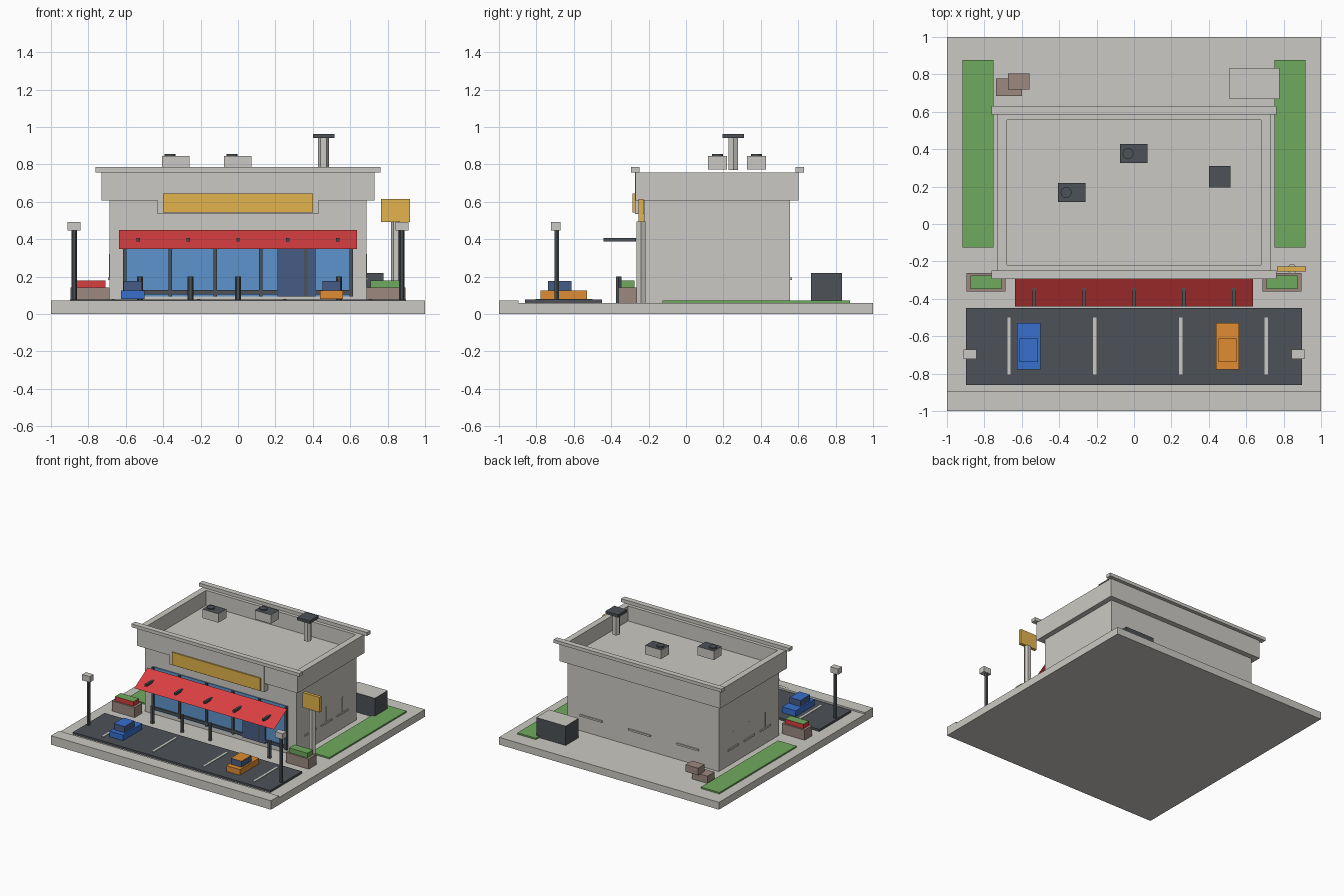
import bpy
import bmesh
from math import radians
from mathutils import Matrix

old = bpy.data.objects.get("Cube")
if old:
    bpy.data.objects.remove(old, do_unlink=True)


def srgb(r, g, b):
    return [((c / 255 + 0.055) / 1.055) ** 2.4 for c in (r, g, b)] + [1.0]


def material(name, *rgb):
    mat = bpy.data.materials.new(name)
    mat.use_nodes = True
    col = srgb(*rgb)
    mat.diffuse_color = col
    mat.node_tree.nodes["Principled BSDF"].inputs["Base Color"].default_value = col
    return mat


concrete = material("concrete", 203, 201, 195)
charcoal = material("charcoal", 77, 82, 87)
red = material("red", 217, 63, 64)
glass = material("window blue", 92, 148, 204)
dark_glass = material("dark glass", 70, 92, 134)
car_blue = material("car blue", 55, 112, 206)
car_orange = material("car orange", 224, 140, 50)
gold = material("gold", 226, 180, 76)
green = material("green", 112, 170, 94)
brown = material("brown", 156, 137, 127)


def finish(name, bm, mat, top=None):
    """Turn a bmesh into an object; faces looking up may take a second colour."""
    mesh = bpy.data.meshes.new(name)
    bm.normal_update()
    mesh.materials.append(mat)
    if top:
        mesh.materials.append(top)
        for f in bm.faces:
            f.material_index = int(f.normal.z > 0.9)
    bm.to_mesh(mesh)
    bm.free()
    obj = bpy.data.objects.new(name, mesh)
    bpy.context.collection.objects.link(obj)
    return obj


def box(name, xs, ys, zs, mat, top=None):
    """Box from its (low, high) range on each axis."""
    bm = bmesh.new()
    bmesh.ops.create_cube(bm, size=1)
    for v in bm.verts:
        for i, (lo, hi) in enumerate((xs, ys, zs)):
            v.co[i] = hi if v.co[i] > 0 else lo
    return finish(name, bm, mat, top)


def post(name, x, y, zs, radius, mat, sides=6):
    """Flat-sided upright post with a corner pointing along x."""
    bm = bmesh.new()
    place = Matrix.Translation((x, y, sum(zs) / 2)) @ Matrix.Rotation(radians(90), 4, "Z")
    bmesh.ops.create_cone(bm, cap_ends=True, segments=sides, radius1=radius,
                          radius2=radius, depth=zs[1] - zs[0], matrix=place)
    if max(v.co.x for v in bm.verts) < x + radius * .95:
        bmesh.ops.rotate(bm, verts=bm.verts, cent=(x, y, 0),
                         matrix=Matrix.Rotation(radians(90), 3, "Z"))
    return finish(name, bm, mat)


def span(centre, size):
    return centre - size / 2, centre + size / 2


# Ground
box("base", (-1, 1), (-1, 1), (0, .06), concrete)
box("front_curb", (-1, 1), (-1, -.895), (.05, .073), concrete)
box("parking_lot", (-.897, .897), (-.862, -.45), (.05, .077), charcoal)
for i, x in enumerate((-.668, -.21, .25, .707)):
    box(f"bay_line_{i}", span(x, .018), (-.805, -.5), (.07, .081), concrete)

# Building shell, roof and roof edge
box("walls", (-.688, .688), (-.225, .557), (.05, .608), concrete)
box("roof", (-.685, .685), (-.224, .557), (.6, .635), concrete)
for side, s in (("left", 1), ("right", -1)):
    box(f"{side}_parapet", sorted((s * .68, s * .731)), (-.27, .601), (.606, .758), concrete)
for side, ys, cap in (("front", (-.27, -.22), (-.293, -.248)),
                      ("back", (.557, .601), (.585, .63))):
    box(f"{side}_parapet", (-.68, .68), ys, (.606, .758), concrete)
    box(f"{side}_roof_cap", (-.763, .763), cap, (.758, .785), concrete)

# Sign over the awning
box("sign_backing", (-.43, .43), (-.274, -.22), (.535, .758), concrete)
box("sign_board", (-.4, .4), (-.285, -.27), (.542, .645), gold)

# Shop front, with the door set between its frame bars
box("shop_window", (-.61, .61), (-.232, -.22), (.095, .45), glass)
box("window_sill", (-.61, .61), (-.242, -.22), (.105, .128), charcoal)
for i in range(6):
    box(f"window_post_{i}", span(-.605 + i * .242, .018), (-.245, -.22), (.095, .45), charcoal)
box("door", (.212, .415), (-.243, -.22), (.095, .42), dark_glass)

# Sloped awning with its rods
bm = bmesh.new()
bm.faces.new([bm.verts.new(p) for p in ((-.635, -.44, .347), (.635, -.44, .347),
                                        (.635, -.268, .45), (-.635, -.268, .45))])
finish("awning", bm, red)
for i in range(5):
    box(f"awning_rod_{i}", span(-.533 + i * .2665, .018), (-.44, -.268), (.388, .406), charcoal)

# Bollards, leaving the doorway free
for i, x in enumerate((-.525, -.255, 0, .54)):
    post(f"bollard_{i}", x, -.36, (.05, .2), .016, charcoal)

# Ledges and thin wall ribs at the sides, ledges at the back
for i in range(3):
    y = -.045 + i * .208
    for side, s in (("left", 1), ("right", -1)):
        box(f"{side}_ledge_{i}", sorted((s * .68, s * .695)), span(y, .138), (.182, .196), concrete)
        box(f"{side}_rib_{i}", sorted((s * .68, s * .691)), span(y, .006), (.19, .32), concrete)
    box(f"back_ledge_{i}", span(-.41 + i * .44, .2), (.55, .567), (.182, .196), concrete)

# Roof equipment
for i, (x, y) in enumerate(((-.333, .168), (-.002, .377))):
    box(f"air_unit_{i}", span(x, .146), span(y, .103), (.772, .845), concrete, charcoal)
    post(f"air_unit_fan_{i}", x - .03, y, (.84, .855), .029, charcoal, 16)
post("vent_shaft", .457, .253, (.77, .942), .03, concrete)
box("vent_cap", (.4, .515), (.196, .311), (.94, .963), charcoal)

# Pieces mirrored on both sides of the lot
for side, s in (("left", 1), ("right", -1)):
    box(f"{side}_lawn", sorted((s * .75, s * .918)), (-.125, .878), (.05, .072), green)
    post(f"{side}_lamp_post", s * .875, -.69, (.05, .455), .014, charcoal)
    box(f"{side}_lamp_head", span(s * .877, .07), span(-.697, .05), (.446, .493), concrete)
    box(f"{side}_planter", span(s * .791, .208), (-.36, -.262), (.05, .143), brown)
    box(f"{side}_planting", span(s * .791, .166), (-.347, -.275), (.14, .18),
        green if s > 0 else red, green)

# Roadside sign
post("pole_sign_post", .845, -.241, (.05, .495), .027, concrete)
box("pole_sign_board", (.765, .92), (-.254, -.228), (.492, .615), gold)

# Cars with tinted cabins and painted roofs
for name, x, paint in (("blue", -.563, car_blue), ("orange", .5, car_orange)):
    box(f"{name}_car_body", span(x, .124), (-.778, -.53), (.08, .127), paint)
    box(f"{name}_car_cabin", span(x, .098), (-.738, -.612), (.125, .177), dark_glass, paint)

# Waste bin and crates behind the shop
box("waste_bin", (.51, .777), (.667, .834), (.05, .219), charcoal, concrete)
box("lower_crate", (-.738, -.6), (.685, .777), (.05, .12), brown)
box("upper_crate", (-.673, -.56), (.72, .805), (.12, .178), brown)
